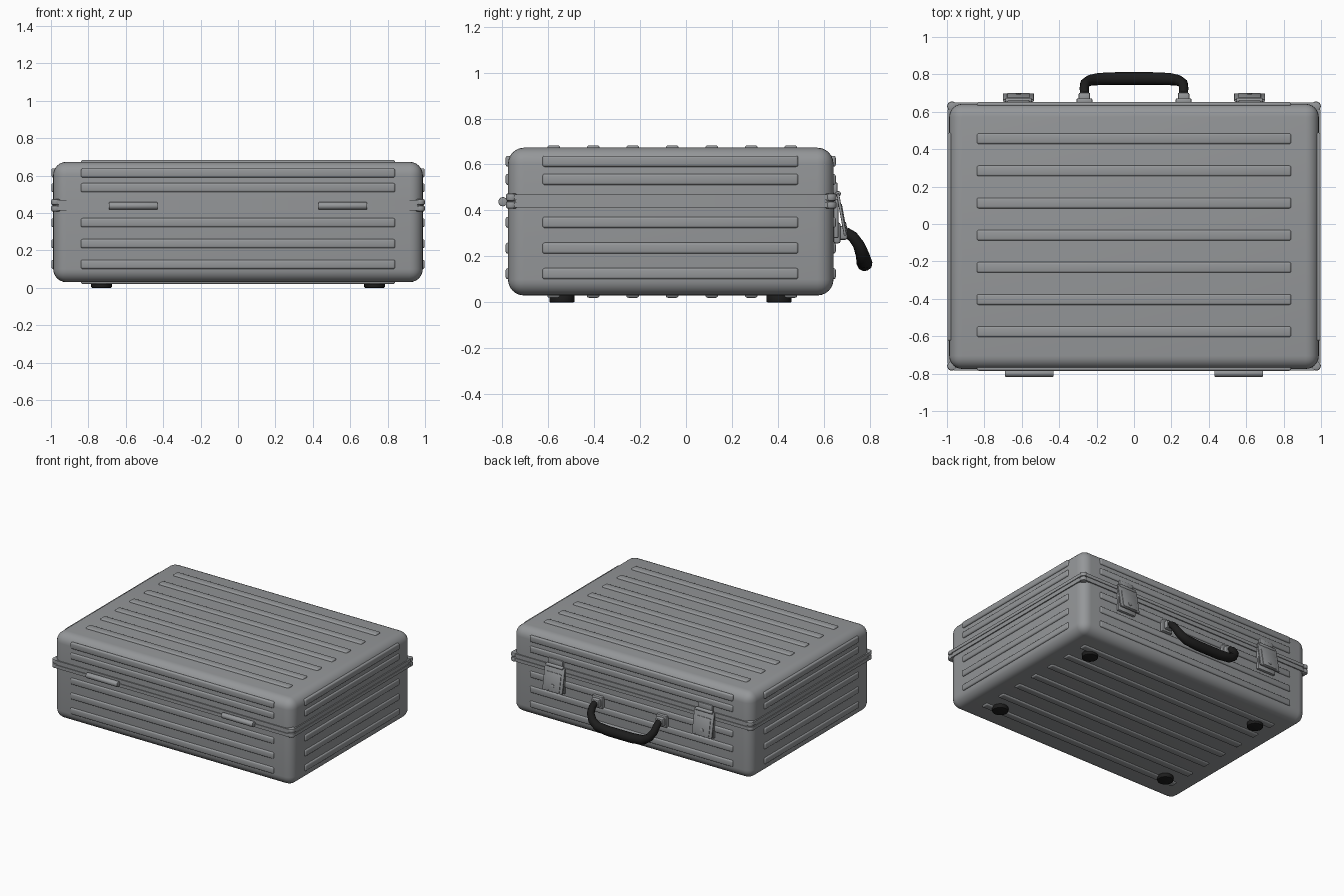
import bpy, bmesh, math
from mathutils import Vector

cube = bpy.data.objects.get("Cube")
if cube:
    bpy.data.objects.remove(cube, do_unlink=True)


def material(name, rgb):
    m = bpy.data.materials.new(name)
    m.use_nodes = True
    m.diffuse_color = (*rgb, 1)
    m.node_tree.nodes["Principled BSDF"].inputs["Base Color"].default_value = (*rgb, 1)
    return m


GREY = material("brushed grey", (0.30, 0.31, 0.32))
BLACK = material("black rubber", (0.012, 0.012, 0.012))


def finish(name, bm, mat, loc, rot=(0, 0, 0)):
    mesh = bpy.data.meshes.new(name)
    bm.to_mesh(mesh)
    bm.free()
    mesh.materials.append(mat)
    ob = bpy.data.objects.new(name, mesh)
    ob.location, ob.rotation_euler = loc, rot
    bpy.context.collection.objects.link(ob)
    bpy.ops.object.select_all(action='DESELECT')
    ob.select_set(True)
    bpy.context.view_layer.objects.active = ob
    bpy.ops.object.shade_smooth_by_angle(angle=math.radians(35))
    return ob


def box(name, size, loc, bevel=0.0, segments=2, keep=None, rot=(0, 0, 0), mat=GREY):
    """Box with rounded edges; keep(edge) picks the edges to round."""
    bm = bmesh.new()
    bmesh.ops.create_cube(bm, size=1)
    bmesh.ops.scale(bm, vec=size, verts=bm.verts)
    if bevel:
        edges = [e for e in bm.edges if keep is None or keep(e)]
        bmesh.ops.bevel(bm, geom=edges, offset=bevel, offset_type='OFFSET',
                        segments=segments, profile=0.5, affect='EDGES')
    return finish(name, bm, mat, loc, rot)


def cylinder(name, radius, depth, loc, rot=(0, 0, 0), bevel=0.004, mat=GREY):
    bm = bmesh.new()
    bmesh.ops.create_cone(bm, cap_ends=True, segments=24, radius1=radius,
                          radius2=radius, depth=depth)
    rims = [e for e in bm.edges if abs(e.verts[0].co.z - e.verts[1].co.z) < 1e-5]
    bmesh.ops.bevel(bm, geom=rims, offset=bevel, offset_type='OFFSET',
                    segments=2, profile=0.5, affect='EDGES')
    return finish(name, bm, mat, loc, rot)


def upright(e):
    return abs(e.verts[0].co.z - e.verts[1].co.z) > 1e-4


# Case shell: lower tray and lid, rounded everywhere except at the seam
HX, Y0, Y1, Z0, Z1, SEAM = 0.988, -0.775, 0.642, 0.03, 0.673, 0.44
CY, DY = (Y0 + Y1) / 2, Y1 - Y0
for name, a, b, side in (("lower_shell", Z0, SEAM, -1), ("lid_shell", SEAM, Z1, 1)):
    box(name, (2 * HX, DY, b - a), (0, CY, (a + b) / 2), 0.07, 6,
        lambda e: upright(e) or e.verts[0].co.z * side > 0)

# Paired rim bands around the seam, with a groove between, and corner beads
for name, z in (("lower_rim", 0.424), ("lid_rim", 0.458)):
    box(name, (2 * HX + 0.016, DY + 0.016, 0.024), (0, CY, z), 0.04, 5, upright)
    for sx in (-1, 1):
        for y in (Y0 + 0.016, Y1 - 0.012):
            cylinder(name + "_corner_bead", 0.025, 0.032, (sx * 0.974, y, z), bevel=0.008)
box("seam_strip", (2 * HX + 0.006, DY + 0.006, 0.012), (0, CY, 0.441), 0.05, 5, upright)

# Raised ribs on the top and the bottom
LONG, SHORT, T = 1.68, 1.113, 0.024
for i in range(7):
    y = -0.576 + i * 0.172
    for name, z in (("top_rib", Z1 - 0.002), ("bottom_rib", Z0 + 0.002)):
        box(name, (LONG, 0.056, T), (0, y, z), 0.01, 3)

# Raised ribs around the four walls
for z in (0.125, 0.236, 0.348, 0.535, 0.614):
    for name, y in (("front_rib", Y0 + 0.002), ("back_rib", Y1 - 0.002)):
        box(name, (LONG, T, 0.048), (0, y, z), 0.01, 3)
    for sx in (-1, 1):
        box("side_rib", (T, SHORT, 0.048), (sx * (HX - 0.002), -0.068, z), 0.01, 3)

for sx in (-1, 1):
    # Front hinge: barrel and two leaves
    hx = sx * 0.56
    cylinder("hinge_barrel", 0.02, 0.26, (hx, -0.797, 0.438), (0, math.pi / 2, 0))
    box("hinge_leaf", (0.255, 0.03, 0.03), (hx, -0.779, 0.438), 0.004)

    # Back latch: base plate, catch, tilted lever, pivot and lock
    lx = sx * 0.618
    box("latch_base", (0.15, 0.022, 0.17), (lx, 0.653, 0.365), 0.005)
    box("latch_catch", (0.12, 0.02, 0.05), (lx, 0.65, 0.497), 0.007)
    box("latch_lever", (0.166, 0.012, 0.185), (lx, 0.677, 0.382), 0.004,
        rot=(0.18, 0, 0))
    box("latch_inset", (0.12, 0.008, 0.13), (lx, 0.686, 0.365), 0.003,
        rot=(0.18, 0, 0))
    cylinder("latch_pivot", 0.012, 0.14, (lx, 0.662, 0.472), (0, math.pi / 2, 0))
    cylinder("latch_lock", 0.014, 0.012, (lx, 0.693, 0.335),
             (math.pi / 2 + 0.18, 0, 0), 0.002)

    # Handle mounts
    mx = sx * 0.265
    box("handle_mount_plate", (0.085, 0.03, 0.09), (mx, 0.657, 0.302), 0.008)
    box("handle_mount_lug", (0.062, 0.05, 0.06), (mx, 0.678, 0.302), 0.01)

    # Rubber feet
    for y in (-0.54, 0.405):
        cylinder("foot", 0.055, 0.034, (sx * 0.73, y, 0.017), bevel=0.005, mat=BLACK)

# Handle: a hanging grip swept along a mirrored path, thicker in the middle
half = [((0.265, 0.695, 0.305), 0.7), ((0.266, 0.725, 0.287), 0.75),
        ((0.262, 0.752, 0.25), 0.8), ((0.235, 0.768, 0.208), 0.9),
        ((0.19, 0.775, 0.18), 1.0), ((0.1, 0.777, 0.17), 1.05)]
path = half + [((-p[0], p[1], p[2]), r) for p, r in reversed(half)]
curve = bpy.data.curves.new("handle", 'CURVE')
curve.dimensions = '3D'
curve.bevel_depth, curve.bevel_resolution, curve.use_fill_caps = 0.033, 3, True
spline = curve.splines.new('POLY')
spline.points.add(len(path) - 1)
for point, (co, r) in zip(spline.points, path):
    point.co, point.radius = (*co, 1), r
curve.materials.append(BLACK)
handle = bpy.data.objects.new("handle", curve)
bpy.context.collection.objects.link(handle)
